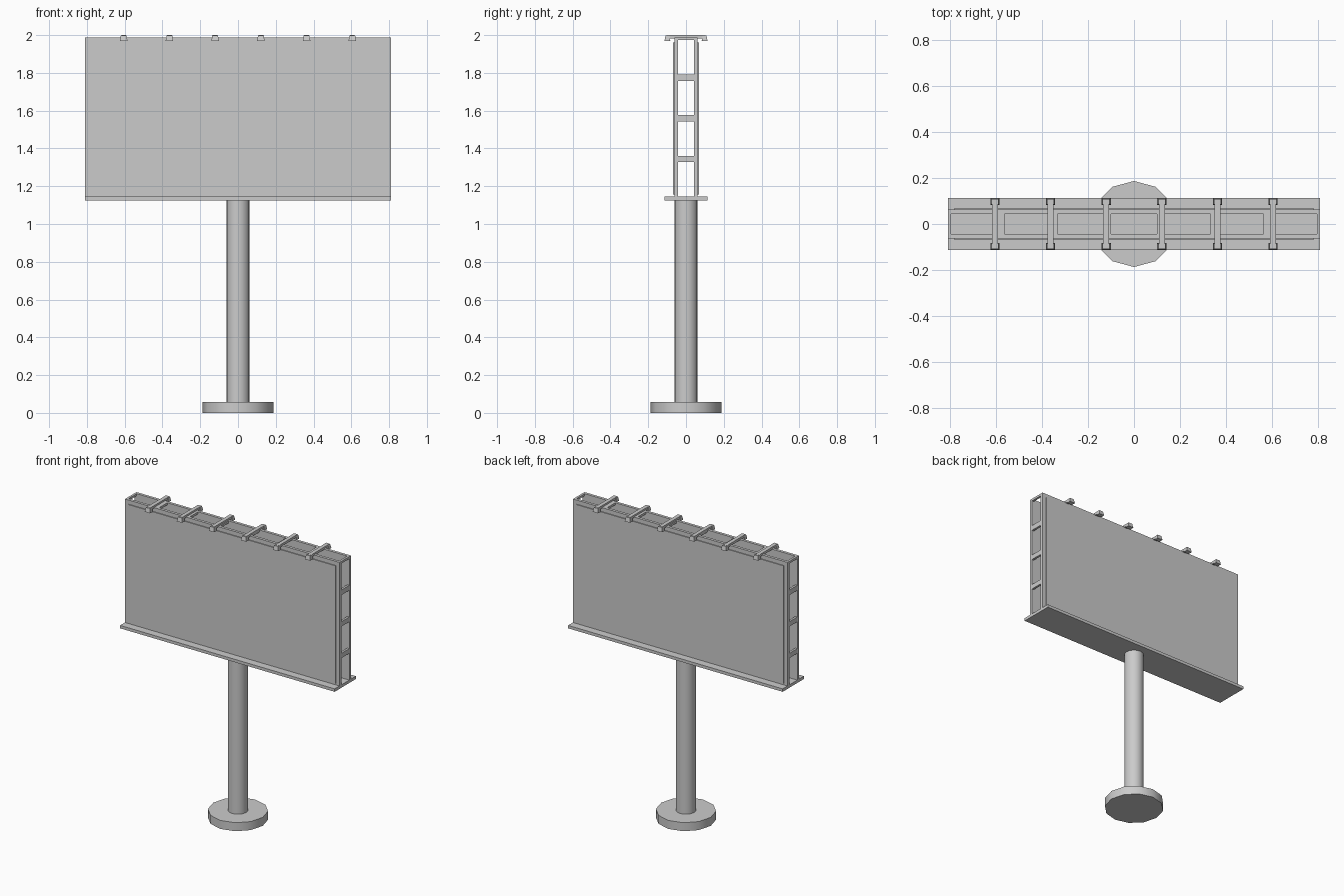
import bpy, bmesh, math

cube = bpy.data.objects.get("Cube")
if cube:
    bpy.data.objects.remove(cube, do_unlink=True)

grey = bpy.data.materials.new("plain_grey")
grey.use_nodes = True
grey.diffuse_color = (0.6, 0.6, 0.6, 1)
grey.node_tree.nodes["Principled BSDF"].inputs["Base Color"].default_value = (0.6, 0.6, 0.6, 1)


def box(bm, x0, x1, y0, y1, z0, z1):
    """Add an axis-aligned box between two corners; return its vertices."""
    verts = bmesh.ops.create_cube(bm, size=1)["verts"]
    for v in verts:
        v.co.x = x1 if v.co.x > 0 else x0
        v.co.y = y1 if v.co.y > 0 else y0
        v.co.z = z1 if v.co.z > 0 else z0
    return verts


def finish(name, bm):
    bmesh.ops.recalc_face_normals(bm, faces=bm.faces[:])
    mesh = bpy.data.meshes.new(name)
    bm.to_mesh(mesh)
    bm.free()
    mesh.materials.append(grey)
    obj = bpy.data.objects.new(name, mesh)
    bpy.context.collection.objects.link(obj)
    return obj


def column(name, sides, radius, z0, z1):
    bpy.ops.mesh.primitive_cylinder_add(vertices=sides, radius=radius, depth=z1 - z0,
                                        location=(0, 0, (z0 + z1) / 2))
    obj = bpy.context.object
    obj.name = name
    obj.data.materials.append(grey)
    bpy.ops.object.shade_smooth_by_angle(angle=math.radians(35))


HALF = 0.81          # half width of the sign
DECK = 1.145         # top of the walkway
TOP = 1.988          # top of the sign frame
INNER, OUTER = 0.043, 0.062

# Foot, pole and walkway
column("base_disc", 12, 0.187, 0, 0.058)
column("pole", 16, 0.062, 0.058, 1.13)
bm = bmesh.new()
box(bm, -HALF, HALF, -0.114, 0.114, 1.125, DECK)
finish("walkway", bm)

# Backing boards and raised display panels on both faces
for side, label in ((-1, "front"), (1, "back")):
    bm = bmesh.new()
    box(bm, -HALF, HALF, *sorted((side * INNER, side * OUTER)), DECK, TOP)
    finish(label + "_board", bm)
    bm = bmesh.new()
    box(bm, -0.782, 0.782, *sorted((side * OUTER, side * 0.068)), 1.155, 1.96)
    finish(label + "_display_panel", bm)

# Ladder ribs between the boards: rungs at four heights, eight ribs
bm = bmesh.new()
for i in range(8):
    x = -HALF + i * 2 * HALF / 7
    x0, x1 = max(x - 0.015, -HALF), min(x + 0.015, HALF)
    for z0, z1 in ((1.327, 1.36), (1.543, 1.576), (1.757, 1.792), (1.973, TOP)):
        box(bm, x0, x1, -INNER, INNER, z0, z1)
finish("frame_rungs", bm)

# Lamp arms across the top, with a flared lamp head at each end
for i in range(6):
    x = (i - 2.5) * 0.242
    bm = bmesh.new()
    box(bm, x - 0.013, x + 0.013, -0.1, 0.1, 1.983, 2.0)
    finish(f"lamp_arm_{i + 1}", bm)
    bm = bmesh.new()
    for side in (-1, 1):
        for v in box(bm, -0.02, 0.02, 0.083, 0.114, 1.97, 1.999):
            if v.co.z > 1.98:
                v.co.x *= 0.75
                v.co.y += 0.004 if v.co.y < 0.1 else -0.006
            v.co.x += x
            v.co.y *= side
    finish(f"lamp_heads_{i + 1}", bm)
